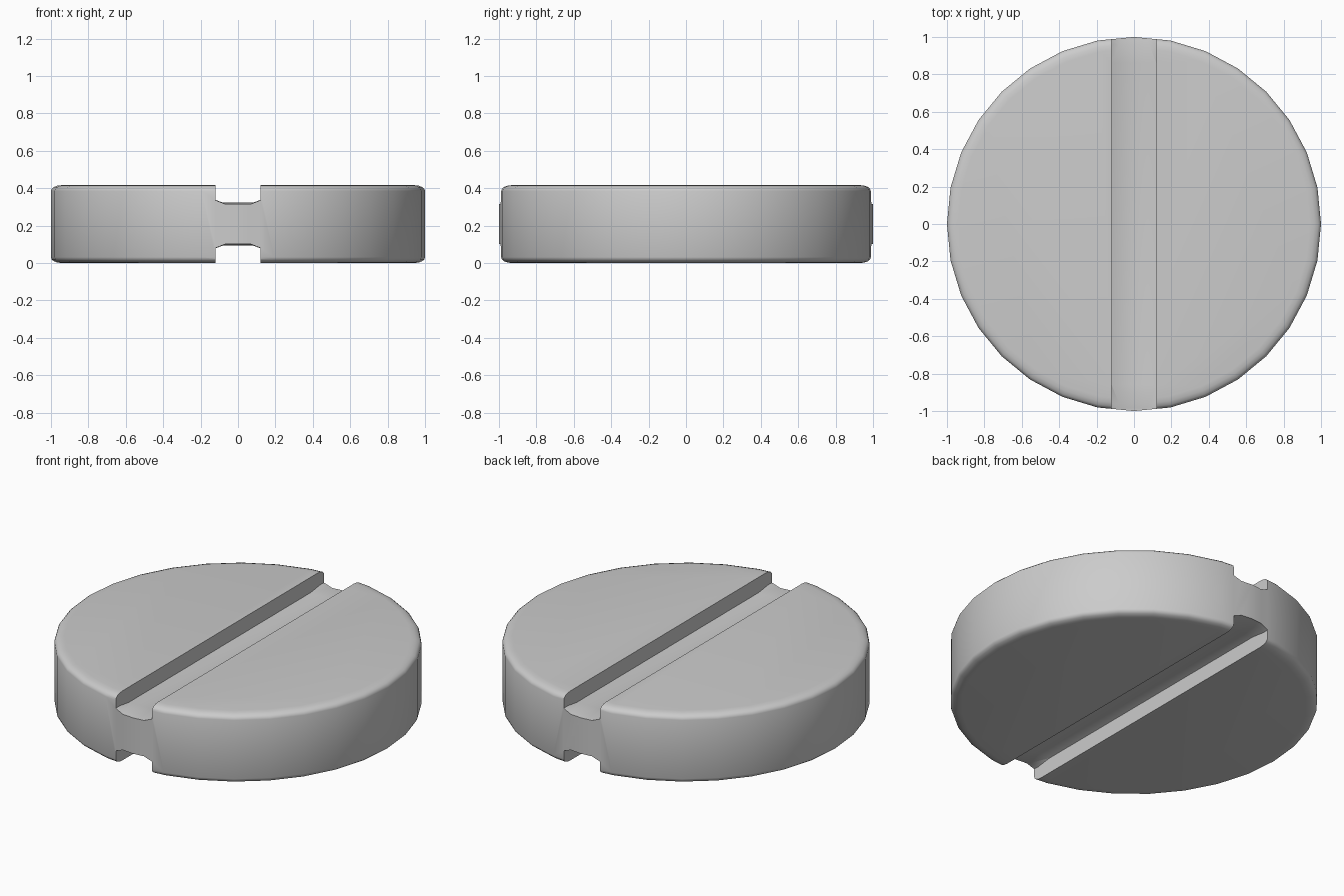
import bpy, bmesh, math

if "Cube" in bpy.data.objects:
    bpy.data.objects.remove(bpy.data.objects["Cube"])

H, SIDES = 0.417, 32


def make_object(name, bm):
    bmesh.ops.recalc_face_normals(bm, faces=bm.faces[:])
    mesh = bpy.data.meshes.new(name)
    bm.to_mesh(mesh)
    bm.free()
    ob = bpy.data.objects.new(name, mesh)
    bpy.context.collection.objects.link(ob)
    return ob


def loft(name, rings, closed_ring=True):
    bm = bmesh.new()
    vs = [[bm.verts.new(p) for p in r] for r in rings]
    n = len(vs[0])
    for a, b in zip(vs, vs[1:]):
        for i in range(n):
            j = (i + 1) % n
            bm.faces.new((a[i], a[j], b[j], b[i]))
    bm.faces.new(vs[0])
    bm.faces.new(vs[-1])
    return make_object(name, bm)


# Disc with rounded rims
edge = [(0.94, 0), (0.965, 0.003), (0.985, 0.01), (0.996, 0.02), (1, 0.032)]
profile = edge + [(r, H - z) for r, z in reversed(edge)]
disc = loft("slotted_disc", [
    [(r * math.cos(2 * math.pi * i / SIDES), r * math.sin(2 * math.pi * i / SIDES), z)
     for i in range(SIDES)] for r, z in profile])


# Slot section: small fillets in the floor corners only near the open ends
def section(y, cx, cz, floor, top):
    W, D = 0.12, 0.093
    pts = [(-W, -0.1), (W, -0.1), (W, D - cz + floor), (W - cx, D + floor),
           (-W + cx, D + floor), (-W, D - cz + floor)]
    return [(x, y, H - z if top else z) for x, z in pts]


stations = [(-1.1, 0.05, 0.02, 0.008), (-0.985, 0.05, 0.02, 0.008),
            (-0.96, 0.04, 0.015, 0.001), (-0.86, 0.001, 0.001, 0)]
stations += [(-y, a, b, c) for y, a, b, c in reversed(stations)]
for top in (False, True):
    cutter = loft("slot_cutter", [section(*s, top) for s in stations])
    cutter.hide_render = True
    mod = disc.modifiers.new("slot", 'BOOLEAN')
    mod.operation = 'DIFFERENCE'
    mod.solver = 'EXACT'
    mod.object = cutter
    bpy.ops.object.select_all(action='DESELECT')
    bpy.context.view_layer.objects.active = disc
    disc.select_set(True)
    bpy.ops.object.modifier_apply(modifier=mod.name)
    bpy.data.objects.remove(cutter)

bpy.ops.object.shade_smooth_by_angle(angle=math.radians(35))
